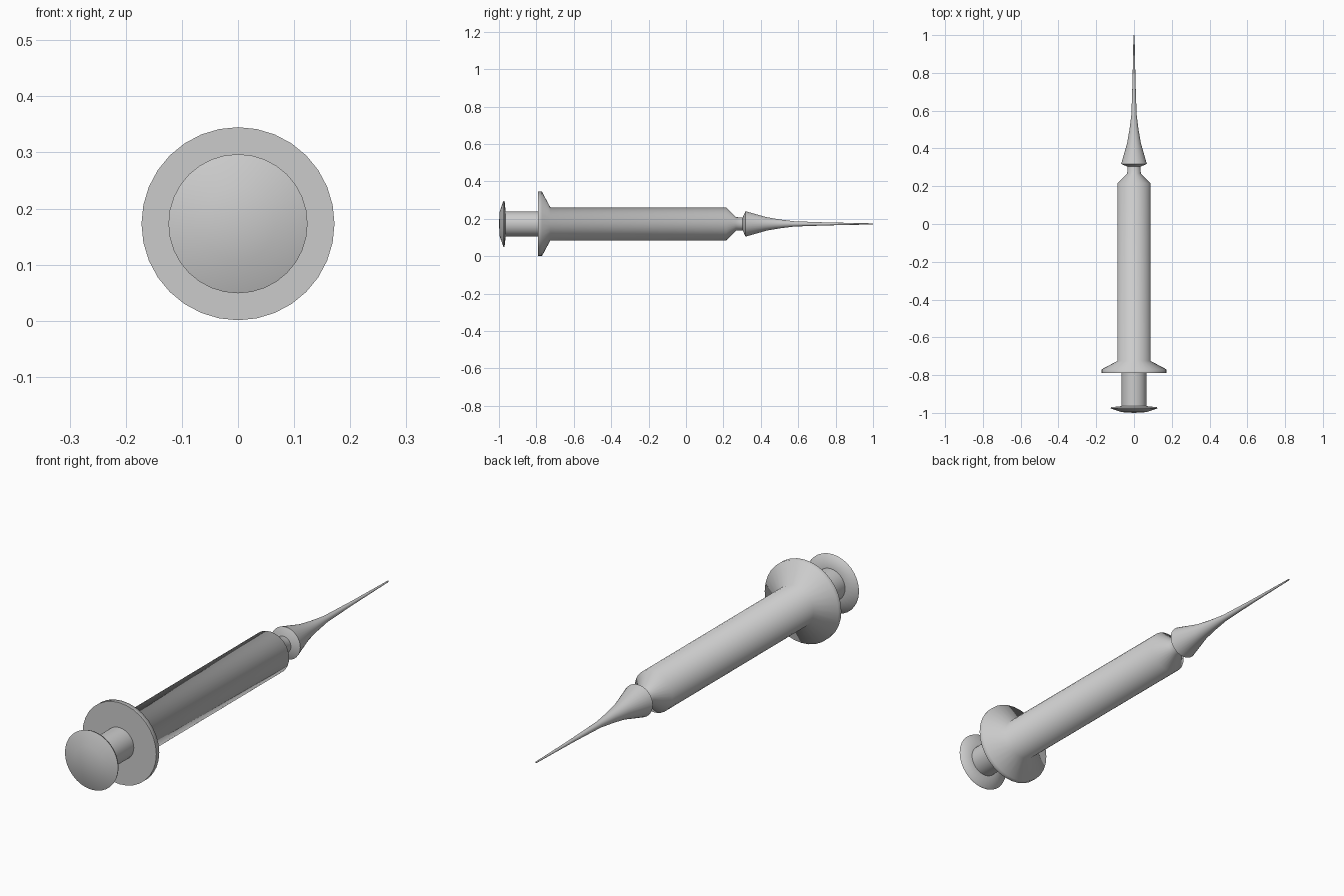
import bpy, bmesh, math

if "Cube" in bpy.data.objects:
    bpy.data.objects.remove(bpy.data.objects["Cube"])

AXIS_Z = 0.173
SIDES = 32


def lathe(name, profile, angle=60):
    """Revolve (y, radius) points around the horizontal y axis."""
    bm = bmesh.new()
    rings = []
    for y, r in profile:
        if r == 0:
            rings.append([bm.verts.new((0, y, AXIS_Z))] * SIDES)
        else:
            rings.append([bm.verts.new((r * math.sin(2 * math.pi * i / SIDES), y,
                                        AXIS_Z + r * math.cos(2 * math.pi * i / SIDES)))
                          for i in range(SIDES)])
    for a, b in zip(rings, rings[1:]):
        for i in range(SIDES):
            j = (i + 1) % SIDES
            bm.faces.new(list(dict.fromkeys((a[i], a[j], b[j], b[i]))))
    bmesh.ops.recalc_face_normals(bm, faces=bm.faces)
    mesh = bpy.data.meshes.new(name)
    bm.to_mesh(mesh)
    bm.free()
    obj = bpy.data.objects.new(name, mesh)
    bpy.context.collection.objects.link(obj)
    bpy.ops.object.select_all(action='DESELECT')
    obj.select_set(True)
    bpy.context.view_layer.objects.active = obj
    bpy.ops.object.shade_smooth_by_angle(angle=math.radians(angle))
    return obj


# Plunger: domed thumb pad and rod
lathe("plunger", [(-1.0, 0), (-0.996, 0.066), (-0.976, 0.124), (-0.970, 0.122),
                  (-0.964, 0.067), (-0.76, 0.067), (-0.76, 0)], 70)

# Barrel with finger flange, shoulder and nozzle
lathe("barrel", [(-0.79, 0), (-0.79, 0.172), (-0.77, 0.172), (-0.725, 0.088),
                 (0.215, 0.088), (0.267, 0.036), (0.32, 0.034), (0.32, 0)], 70)

# Needle hub tapering into the needle
lathe("needle", [(0.303, 0), (0.303, 0.034), (0.318, 0.068), (0.43, 0.036), (0.50, 0.024),
                 (0.58, 0.014), (0.75, 0.008), (1.0, 0.003), (1.0, 0)], 70)
